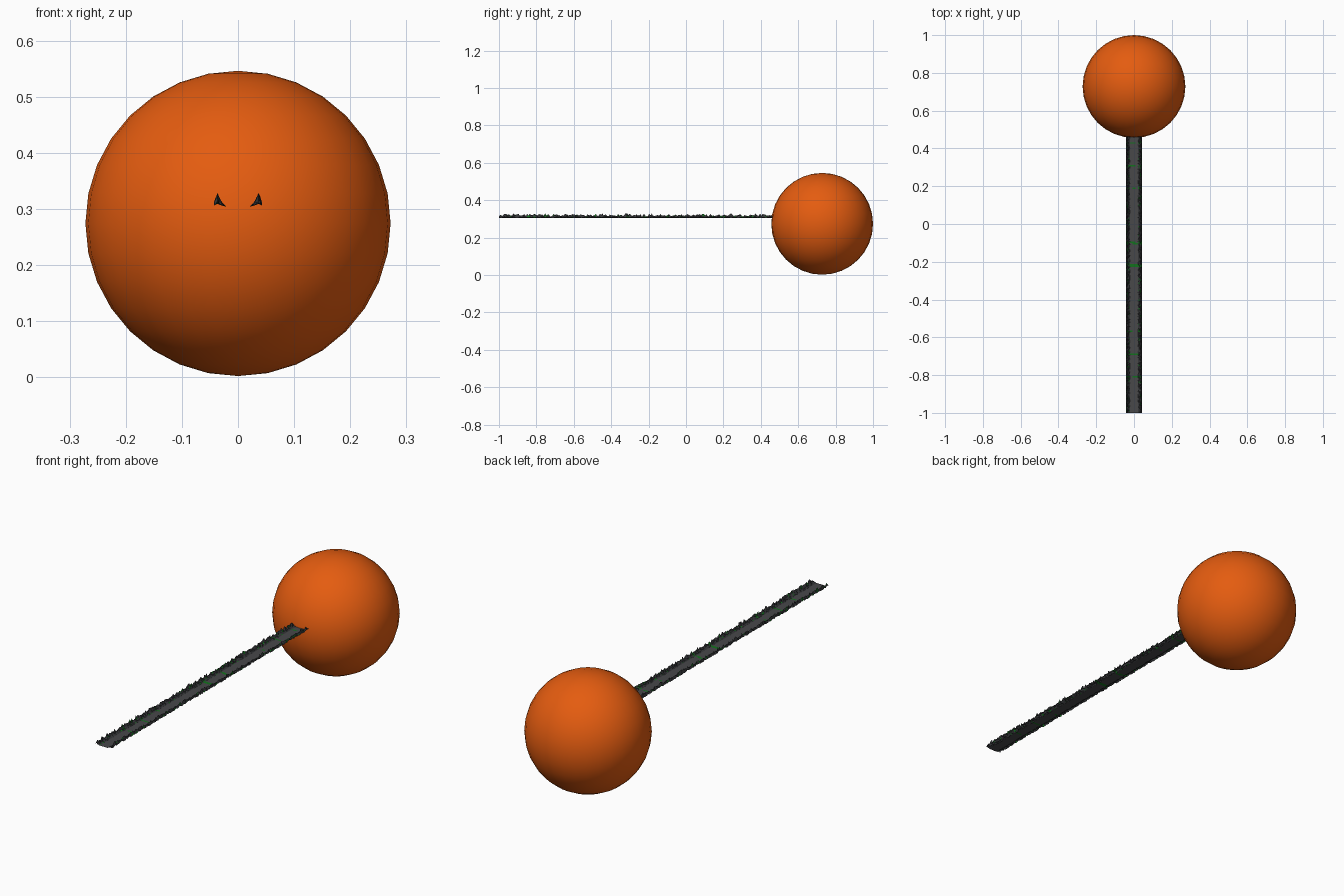
import bpy, bmesh, math, random

if "Cube" in bpy.data.objects:
    bpy.data.objects.remove(bpy.data.objects["Cube"])
random.seed(4)

def material(name, rgb):
    m = bpy.data.materials.new(name)
    m.diffuse_color = (*rgb, 1)
    m.use_nodes = True
    m.node_tree.nodes["Principled BSDF"].inputs["Base Color"].default_value = m.diffuse_color
    return m

orange = material("orange", (0.78, 0.107, 0.005))
grey = material("dark grey", (0.065, 0.065, 0.068))
charcoal = material("charcoal", (0.035, 0.037, 0.04))
green = material("green", (0.006, 0.17, 0.012))

# Ball at the far end
bpy.ops.mesh.primitive_uv_sphere_add(segments=32, ring_count=16, radius=0.272,
                                     location=(0, 0.728, 0.274))
ball = bpy.context.object
ball.name = "ball"
ball.data.materials.append(orange)
bpy.ops.object.shade_smooth()

# Trench strip: flat floor, jagged spiky banks (half width, peak height)
half = [(0.007, 0), (0.021, 0), (0.025, 0.004), (0.029, 0.009), (0.033, 0.017),
        (0.0365, 0.025), (0.040, 0.017), (0.0425, 0.009)]
profile = [(-x, h) for x, h in reversed(half)] + half
BASE, Y0, Y1, STEP = 0.304, -1.0, 0.50, 0.0075
rows = round((Y1 - Y0) / STEP)
stripes = (0.43, 0.31, 0.19, -0.10, -0.22, -0.57, -0.69, -0.81)

bm = bmesh.new()
grid = []
for j in range(rows + 1):
    y = Y0 + j * STEP
    row = []
    for x, h in profile:
        z = BASE + h * (0.2 + 0.8 * random.random() ** 1.6)
        row.append(bm.verts.new((x, y, z)))
    grid.append(row)
for j in range(rows):
    yc = Y0 + (j + 0.5) * STEP
    striped = any(abs(yc - s) < STEP * 0.51 for s in stripes)
    for i in range(len(profile) - 1):
        f = bm.faces.new((grid[j][i], grid[j][i + 1], grid[j + 1][i + 1], grid[j + 1][i]))
        xc = abs(profile[i][0] + profile[i + 1][0]) / 2
        bank = xc > 0.021
        f.material_index = 1 if bank else 0
        # green lines across, and scattered green on the banks
        if (striped and random.random() < 0.6) or (bank and random.random() < 0.06):
            f.material_index = 2
bmesh.ops.triangulate(bm, faces=bm.faces[:])
mesh = bpy.data.meshes.new("trench_strip")
bm.to_mesh(mesh)
bm.free()
for m in (grey, charcoal, green):
    mesh.materials.append(m)
strip = bpy.data.objects.new("trench_strip", mesh)
bpy.context.collection.objects.link(strip)
